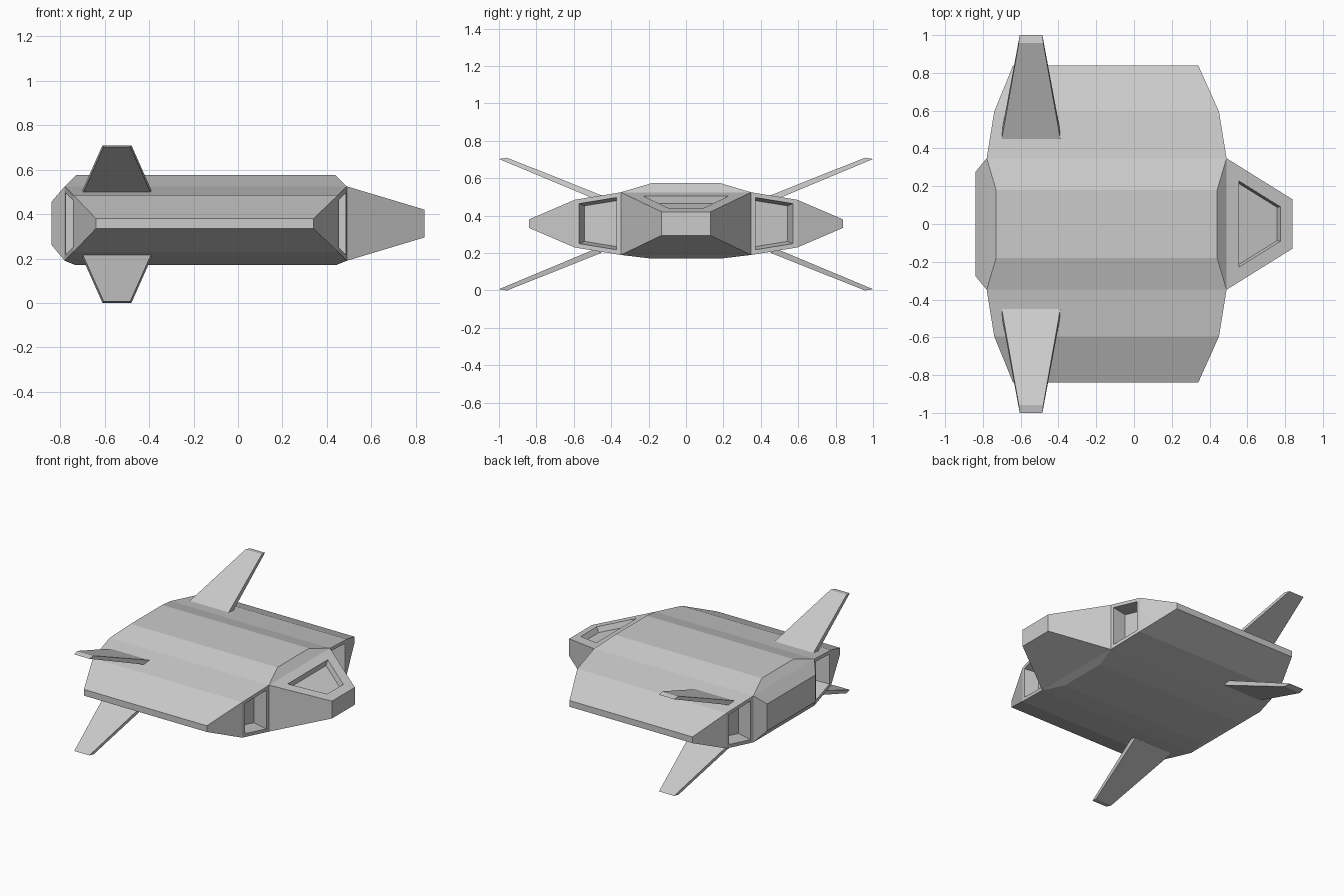
import bpy, bmesh

if "Cube" in bpy.data.objects:
    bpy.data.objects.remove(bpy.data.objects["Cube"])


def finish(bm, name):
    bmesh.ops.recalc_face_normals(bm, faces=bm.faces)
    mesh = bpy.data.meshes.new(name)
    bm.to_mesh(mesh)
    bm.free()
    obj = bpy.data.objects.new(name, mesh)
    bpy.context.collection.objects.link(obj)
    return obj


# Hull: stations across y as (half width, x rear, x front, z low, z high)
half = [(0.84, -0.64, 0.34, 0.335, 0.38),
        (0.595, -0.74, 0.45, 0.23, 0.485),
        (0.348, -0.78, 0.49, 0.19, 0.525),
        (0.18, -0.73, 0.44, 0.17, 0.575)]
stations = [(-y, *r) for y, *r in half] + [(y, *r) for y, *r in reversed(half)]

bm = bmesh.new()
rings = []
for y, x0, x1, z0, z1 in stations:
    # order: rear low, front low, front high, rear high
    rings.append([bm.verts.new(p) for p in
                  ((x0, y, z0), (x1, y, z0), (x1, y, z1), (x0, y, z1))])

intakes = []
for i, (a, b) in enumerate(zip(rings, rings[1:])):
    for k, j in ((0, 1), (2, 3)):                     # belly and deck strips
        bm.faces.new((a[k], a[j], b[j], b[k]))
    if i in (0, 1, 5, 6):                             # wing end faces
        for k, j in ((1, 2), (3, 0)):
            f = bm.faces.new((a[k], a[j], b[j], b[k]))
            if i in (1, 5):
                intakes.append(f)
for r in (rings[0], rings[-1]):
    bm.faces.new(r)
for k in range(4):                                    # sloped deck and belly ends
    bm.faces.new([rings[n][k] for n in (2, 3, 4, 5)])


def frustum_end(low, high, x, w, z0, z1):
    """Close a hull end with a tapered block, returning its top face."""
    base = [rings[2][low], rings[5][low], rings[5][high], rings[2][high]]
    tip = [bm.verts.new((x, y, z)) for y, z in
           ((-w, z0), (w, z0), (w, z1), (-w, z1))]
    sides = [bm.faces.new((base[i], base[(i + 1) % 4], tip[(i + 1) % 4], tip[i]))
             for i in range(4)]
    bm.faces.new(tip)
    return sides[2]


canopy = frustum_end(1, 2, 0.84, 0.13, 0.295, 0.42)   # nose
frustum_end(0, 3, -0.84, 0.275, 0.262, 0.455)         # tail

# Recessed intakes, exhausts and canopy
bmesh.ops.recalc_face_normals(bm, faces=bm.faces)
for faces, rim, slope, depth in ((intakes, 0.024, 0.014, 0.10),
                                 ([canopy], 0.068, 0.006, 0.04)):
    bmesh.ops.inset_individual(bm, faces=faces, thickness=rim, use_even_offset=True)
    bmesh.ops.inset_individual(bm, faces=faces, thickness=slope, depth=-depth,
                               use_even_offset=True)
finish(bm, "hull")

# Four swept fins: (y, z, x rear, x front) at root and tip
profile = [(0.45, 0.508, -0.70, -0.39), (0.957, 0.71, -0.61, -0.48),
           (1.0, 0.703, -0.605, -0.485), (0.49, 0.49, -0.70, -0.39)]
for side, sy in (("right", 1), ("left", -1)):
    for level in ("upper", "lower"):
        bm = bmesh.new()
        rear, front = [], []
        for y, z, x0, x1 in profile:
            zz = z if level == "upper" else 0.71 - z
            rear.append(bm.verts.new((x0, sy * y, zz)))
            front.append(bm.verts.new((x1, sy * y, zz)))
        bm.faces.new(rear)
        bm.faces.new(front)
        for i in range(4):
            j = (i + 1) % 4
            bm.faces.new((rear[i], rear[j], front[j], front[i]))
        finish(bm, f"fin_{level}_{side}")
